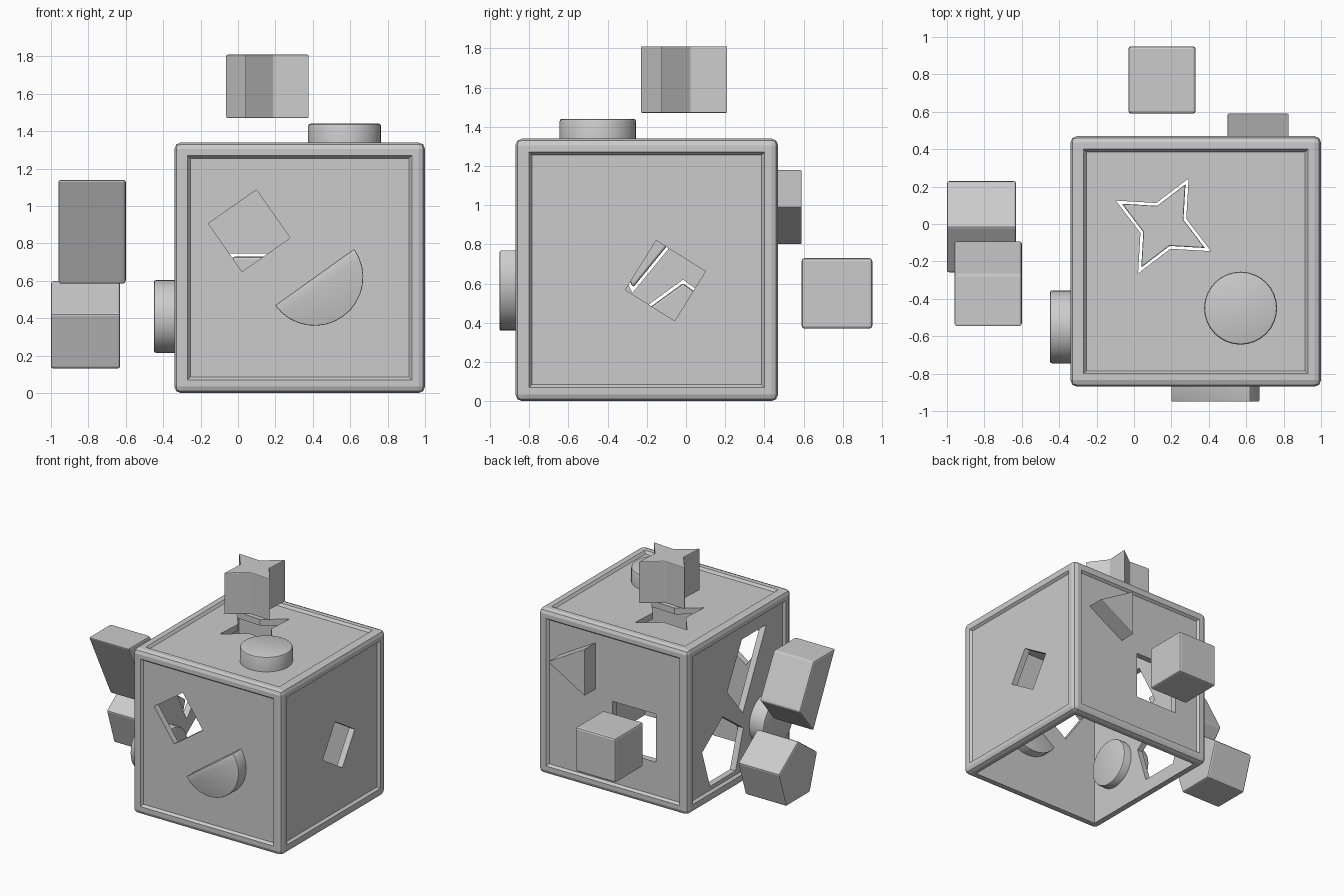
import bpy, bmesh, math
from mathutils import Vector, Matrix

if "Cube" in bpy.data.objects:
    bpy.data.objects.remove(bpy.data.objects["Cube"])

CX, CY, CZ, H = 0.33, -0.20, 0.67, 0.67   # box centre and half size


def place(axis, a, b, d):
    return {'x': Vector((d, a, b)), 'y': Vector((a, d, b)), 'z': Vector((a, b, d))}[axis]


def prism(name, pts, axis, lo, hi, bevel=0.012, taper=None):
    """Extrude a 2D profile along an axis; taper gives a different end profile."""
    bm = bmesh.new()
    v0 = [bm.verts.new(place(axis, a, b, lo)) for a, b in pts]
    v1 = [bm.verts.new(place(axis, a, b, hi)) for a, b in (taper or pts)]
    bm.faces.new(v0)
    bm.faces.new(v1)
    n = len(pts)
    for i in range(n):
        j = (i + 1) % n
        bm.faces.new((v0[i], v0[j], v1[j], v1[i]))
    bmesh.ops.recalc_face_normals(bm, faces=bm.faces)
    if bevel:
        sharp = [e for e in bm.edges if e.calc_face_angle() > math.radians(30)]
        bmesh.ops.bevel(bm, geom=sharp, offset=bevel, segments=2, profile=0.5, affect='EDGES')
    me = bpy.data.meshes.new(name)
    bm.to_mesh(me)
    bm.free()
    ob = bpy.data.objects.new(name, me)
    bpy.context.collection.objects.link(ob)
    return ob


def ring(c, r, n, start=0, r2=None):
    """Regular polygon, or star when r2 is given."""
    m = n * 2 if r2 else n
    out = []
    for i in range(m):
        t = math.radians(start) + 2 * math.pi * i / m
        q = r2 if r2 and i % 2 else r
        out.append((c[0] + q * math.cos(t), c[1] + q * math.sin(t)))
    return out


def offset(pts, g):
    """Grow a counter-clockwise profile by g with mitred corners."""
    out = []
    for i, p in enumerate(pts):
        p, a, b = Vector(p), Vector(pts[i - 1]), Vector(pts[(i + 1) % len(pts)])
        d1, d2 = (p - a).normalized(), (b - p).normalized()
        n1, n2 = Vector((d1.y, -d1.x)), Vector((d2.y, -d2.x))
        out.append(tuple(p + (n1 + n2) * g / (1 + n1.dot(n2))))
    return out


def square(a, b, h):
    return [(a - h, b - h), (a + h, b - h), (a + h, b + h), (a - h, b + h)]


# Profiles of the loose blocks
star = ring((0.157, -0.01), 0.252, 4, 62, 0.112)
pentagon = ring((-0.015, 0.342), 0.26, 5, 90)
trapezoid = [(-0.55, 1.14), (-0.27, 0.58), (-0.09, 0.80), (-0.27, 1.14)]
cube = square(0.15, 0.55, 0.18)

# Box shell with chamfered edges
box = prism("sorter_box", square(CX, CY, H), 'z', 0, 2 * H, 0.035)

# Cutters: hollow interior, open at the bottom
cutters = [prism("cut_inside", square(CX, CY, 0.60), 'z', -0.1, 1.27, 0)]

# Cutters: shallow recessed panels on five sides
for axis, c, face, s in (('y', (CX, CZ), -0.87, 1), ('y', (CX, CZ), 0.47, -1),
                         ('x', (CY, CZ), -0.34, 1), ('x', (CY, CZ), 1.0, -1),
                         ('z', (CX, CY), 1.34, -1)):
    cutters.append(prism("cut_panel", square(*c, 0.615), axis, face - s * 0.02, face + s * 0.02,
                         0, square(*c, 0.585)))

# Cutters: shaped holes
G = 0.015
for pts, axis, lo, hi in (
        (offset(star, G), 'z', 1.2, 1.5),
        (offset(pentagon, G), 'x', -0.5, -0.2),
        (offset(trapezoid, G), 'x', -0.5, -0.2),
        (offset(cube, G), 'y', 0.3, 0.6),
        (ring((0.06, 0.868), 0.222, 4, 80), 'y', -1.0, -0.7),
        (ring((-0.105, 0.615), 0.21, 4, 13 + 90), 'x', 0.8, 1.1)):
    cutters.append(prism("cut_hole", pts, axis, lo, hi, 0))

for c in cutters:
    c.hide_render = True
    m = box.modifiers.new("cut", 'BOOLEAN')
    m.operation, m.solver, m.object = 'DIFFERENCE', 'EXACT', c
dg = bpy.context.evaluated_depsgraph_get()
mesh = bpy.data.meshes.new_from_object(box.evaluated_get(dg))
box.modifiers.clear()
box.data = mesh
for c in cutters:
    bpy.data.objects.remove(c)

# Blocks floating outside their holes
prism("star_block", star, 'z', 1.47, 1.81, 0.006)
prism("pentagon_block", pentagon, 'x', -1.0, -0.63)
prism("trapezoid_block", trapezoid, 'x', -0.96, -0.60)
prism("cube_block", cube, 'y', 0.59, 0.95, 0.015)

# Blocks stuck part way through the walls
rounds = [prism("round_block_top", ring((0.57, -0.45), 0.195, 32), 'z', 1.19, 1.44),
          prism("round_block_left", ring((-0.55, 0.41), 0.195, 32), 'x', -0.45, -0.20)]
half = [(0.41 + 0.26 * math.cos(math.radians(35.5 + 180 + 11.25 * i)),
         0.62 + 0.26 * math.sin(math.radians(35.5 + 180 + 11.25 * i))) for i in range(17)]
rounds.append(prism("half_round_block", half, 'y', -0.95, -0.72, 0.006))
prism("triangle_block", ring((0.61, 0.99), 0.22, 3), 'y', 0.34, 0.59, 0.006)

for ob in rounds:
    ob.select_set(True)
    bpy.context.view_layer.objects.active = ob
bpy.ops.object.shade_smooth_by_angle(angle=math.radians(30))
